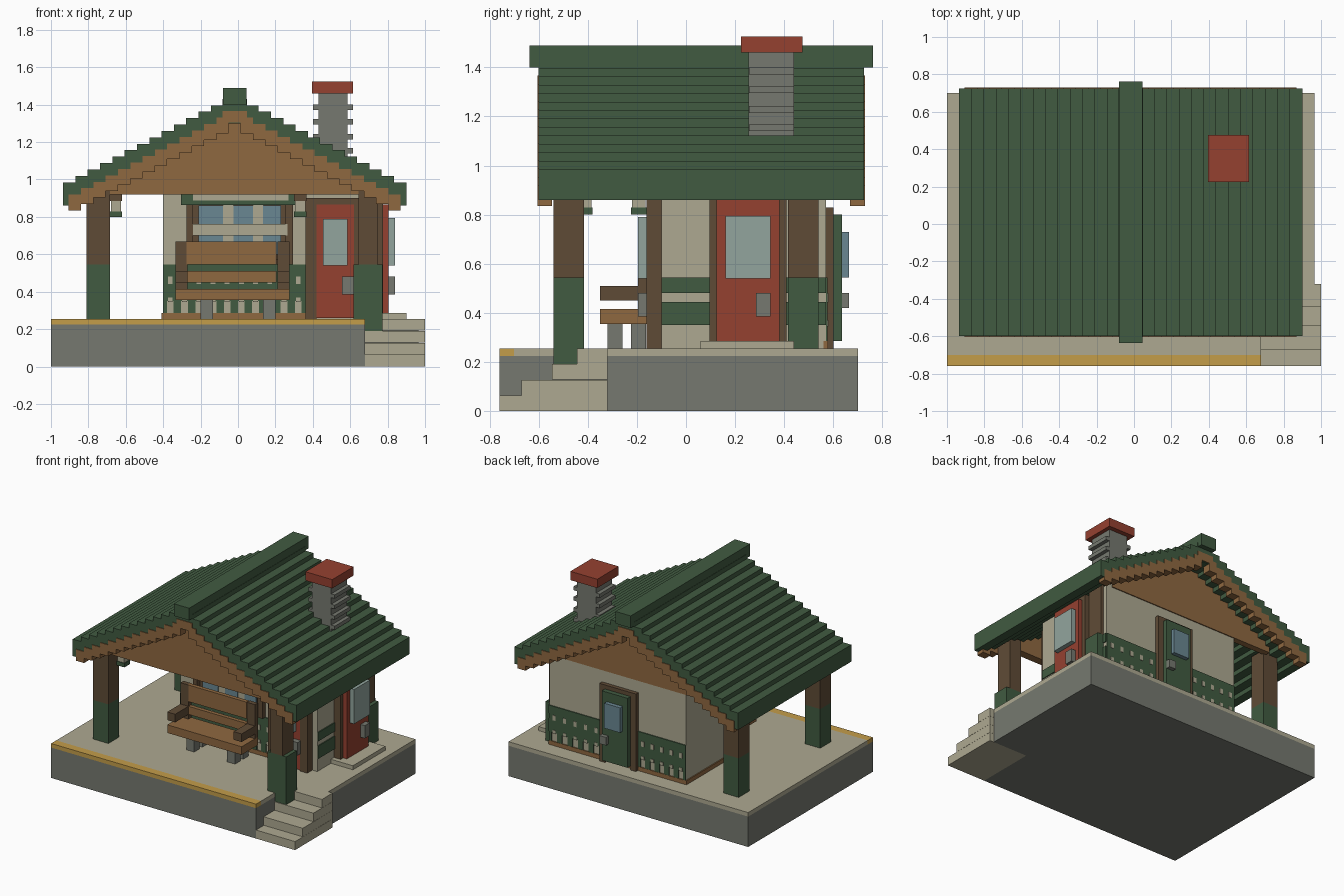
import bpy, bmesh

if "Cube" in bpy.data.objects:
    bpy.data.objects.remove(bpy.data.objects["Cube"])


def mat(name, r, g, b):
    def lin(v):
        v /= 255
        return v / 12.92 if v <= 0.04045 else ((v + 0.055) / 1.055) ** 2.4
    m = bpy.data.materials.new(name)
    m.use_nodes = True
    col = (lin(r), lin(g), lin(b), 1)
    m.diffuse_color = col
    m.node_tree.nodes["Principled BSDF"].inputs["Base Color"].default_value = col
    return m


GREEN = mat("dark_green", 65, 91, 65)
WOOD = mat("light_wood", 143, 104, 64)
DARK = mat("dark_wood", 95, 75, 54)
GREY = mat("stone_grey", 118, 121, 112)
BEIGE = mat("beige_plaster", 174, 169, 145)
RED = mat("brick_red", 149, 65, 48)
YELLOW = mat("yellow_edge", 196, 157, 74)
GLASS = mat("pale_glass", 146, 165, 158)
BLUE = mat("blue_glass", 106, 135, 146)


def finish(name, bm, material):
    bmesh.ops.recalc_face_normals(bm, faces=bm.faces)
    me = bpy.data.meshes.new(name)
    bm.to_mesh(me)
    bm.free()
    me.materials.append(material)
    ob = bpy.data.objects.new(name, me)
    bpy.context.collection.objects.link(ob)
    return ob


def boxes(name, material, *spans):
    """One object made of boxes, each given as (x0, x1, y0, y1, z0, z1)."""
    bm = bmesh.new()
    for x0, x1, y0, y1, z0, z1 in spans:
        vs = bmesh.ops.create_cube(bm, size=1)["verts"]
        for v in vs:
            v.co = (x1 if v.co.x > 0 else x0,
                    y1 if v.co.y > 0 else y0,
                    z1 if v.co.z > 0 else z0)
    return finish(name, bm, material)


def prism(name, material, profile, y0, y1):
    """An x-z outline extruded along y."""
    bm = bmesh.new()
    f = bm.faces.new([bm.verts.new((x, y0, z)) for x, z in profile])
    ext = bmesh.ops.extrude_face_region(bm, geom=[f])["geom"]
    for v in ext:
        if isinstance(v, bmesh.types.BMVert):
            v.co.y = y1
    return finish(name, bm, material)


# Foundation, deck and corner steps
boxes("foundation", GREY, (-1, 0.68, -0.76, 0.70, 0, 0.225),
      (0.68, 0.965, -0.32, 0.70, 0, 0.225))
boxes("deck", BEIGE, (-1, 0.68, -0.70, 0.70, 0.225, 0.255),
      (0.68, 0.965, -0.32, 0.70, 0.225, 0.255))
boxes("deck_edge", YELLOW, (-1, 0.68, -0.76, -0.70, 0.225, 0.255))
STEP_Y = (-0.76, -0.67, -0.545, -0.445)
boxes("corner_steps", BEIGE,
      *[(0.68, 1.0, y, -0.32, 0.064 * i, 0.064 * (i + 1) - 0.001)
        for i, y in enumerate(STEP_Y)])
boxes("side_door_slab", BEIGE, (0.72, 0.9, 0.06, 0.44, 0.255, 0.285))

# Room
prism("room_walls", BEIGE, [(-0.4, 0.255), (0.72, 0.255), (0.72, 0.92),
                            (-0.0175, 1.31), (-0.4, 1.11)], -0.10, 0.57)
boxes("baseboard", WOOD, (-0.408, 0.36, -0.108, -0.09, 0.255, 0.285),
      (-0.408, 0.722, 0.56, 0.578, 0.255, 0.285),
      (-0.408, -0.39, -0.1, 0.57, 0.255, 0.285))


# Painted wall band with small holes on top and pickets below
def wall_trim(name, x0, x1, y, out):
    green, holes = [(x0, x1, *sorted((y, y + out * 0.007)), 0.35, 0.545)], []
    n = round((x1 - x0) / 0.08)
    step = (x1 - x0) / n
    for i in range(n):
        cx = x0 + (i + 0.5) * step
        holes.append((cx - 0.013, cx + 0.013, *sorted((y, y + out * 0.010)), 0.442, 0.48))
        holes.append((cx - 0.013, cx + 0.013, *sorted((y, y + out * 0.010)), 0.345, 0.37))
    for i in range(n + 1):
        px = x0 + i * step
        green.append((max(x0, px - 0.02), min(x1, px + 0.02),
                      *sorted((y, y + out * 0.007)), 0.285, 0.35))
    boxes(name, GREEN, *green)
    boxes(name + "_cutouts", BEIGE, *holes)


wall_trim("front_wall_trim", -0.4, 0.36, -0.10, -1)
wall_trim("back_wall_trim_a", -0.4, -0.01, 0.57, 1)
wall_trim("back_wall_trim_b", 0.29, 0.72, 0.57, 1)
boxes("side_wall_trim", GREEN, *[(0.715, 0.727, y0, y1, z0, z1)
                                 for y0, y1 in ((-0.1, 0.095), (0.41, 0.57))
                                 for z0, z1 in ((0.35, 0.445), (0.48, 0.545))])

# Front door
boxes("front_door_frame", DARK, (0.36, 0.42, -0.16, -0.09, 0.255, 0.9),
      (0.62, 0.68, -0.16, -0.09, 0.255, 0.9), (0.42, 0.62, -0.16, -0.09, 0.865, 0.9))
boxes("front_door", RED, (0.42, 0.62, -0.155, -0.09, 0.26, 0.865))
boxes("front_door_window", GLASS, (0.455, 0.585, -0.195, -0.15, 0.54, 0.79))
boxes("front_door_handle", GREY, (0.555, 0.625, -0.195, -0.15, 0.385, 0.48))

# Side door
boxes("side_door_frame", DARK, (0.71, 0.775, 0.095, 0.125, 0.255, 0.9),
      (0.71, 0.775, 0.38, 0.41, 0.255, 0.9), (0.71, 0.775, 0.125, 0.38, 0.86, 0.9))
boxes("side_door", RED, (0.71, 0.805, 0.125, 0.38, 0.285, 0.865))
boxes("side_door_window", GLASS, (0.80, 0.84, 0.16, 0.345, 0.54, 0.795))
boxes("side_door_handle", GREY, (0.80, 0.84, 0.285, 0.345, 0.385, 0.48))

# Back door
boxes("back_door_frame", DARK, (-0.01, 0.035, 0.56, 0.60, 0.255, 0.83),
      (0.245, 0.29, 0.56, 0.60, 0.255, 0.83), (0.035, 0.245, 0.56, 0.60, 0.79, 0.83))
boxes("back_door", GREEN, (0.035, 0.245, 0.56, 0.635, 0.285, 0.80))
boxes("back_door_window", BLUE, (0.075, 0.205, 0.63, 0.665, 0.545, 0.73))
boxes("back_door_handle", GREY, (0.19, 0.245, 0.60, 0.665, 0.42, 0.48))

# Front window with awning
boxes("front_window_frame", DARK, (-0.275, -0.24, -0.135, -0.09, 0.545, 0.865),
      (0.255, 0.295, -0.135, -0.09, 0.545, 0.865),
      (-0.24, 0.255, -0.135, -0.09, 0.545, 0.575))
boxes("front_window_back", DARK, (-0.24, 0.255, -0.105, -0.09, 0.575, 0.865))
boxes("front_window_panes", BLUE, *[(x0, x1, -0.118, -0.10, z0, z1)
                                    for x0, x1 in ((-0.21, -0.08), (-0.025, 0.08), (0.135, 0.23))
                                    for z0, z1 in ((0.60, 0.70), (0.76, 0.86))])
boxes("front_window_bars", BEIGE, (-0.24, 0.265, -0.14, -0.10, 0.70, 0.762),
      *[(x0, x1, -0.117, -0.10, 0.575, 0.865)
        for x0, x1 in ((-0.08, -0.025), (0.08, 0.135))])
boxes("window_awning", GREEN, (-0.305, 0.33, -0.165, -0.09, 0.863, 0.925))
boxes("window_awning_panel", BEIGE, (-0.24, 0.27, -0.172, -0.16, 0.887, 0.925))

# Hanging lanterns
for nm, x, y in (("post_lantern", -0.685, -0.445), ("door_lantern", 0.30, -0.225)):
    boxes(nm + "_base", GREEN, (x, x + 0.065, y, y + 0.065, 0.80, 0.83))
    boxes(nm + "_light", BEIGE, (x + 0.005, x + 0.06, y + 0.005, y + 0.06, 0.83, 0.885))
    boxes(nm + "_cap", DARK, (x, x + 0.065, y, y + 0.065, 0.885, 0.92))
boxes("door_lantern_arm", DARK, (0.32, 0.345, -0.17, -0.09, 0.89, 0.91))

# Porch posts
for side, lo, hi, t0, t1 in (("left", -0.81, -0.685, -0.81, -0.685),
                             ("right", 0.618, 0.773, 0.645, 0.745)):
    for end, y in (("front", -0.54), ("back", 0.415)):
        bottom = 0.19 if (side, end) == ("right", "front") else 0.255
        boxes(f"{end}_{side}_post_base", GREEN, (lo, hi, y, y + 0.125, bottom, 0.545))
        boxes(f"{end}_{side}_post", DARK, (t0, t1, y, y + 0.125, 0.545, 0.95))

# Bench
boxes("bench_seat", WOOD, (-0.335, 0.275, -0.35, -0.16, 0.355, 0.415))
boxes("bench_back_slats", WOOD, (-0.275, 0.205, -0.195, -0.165, 0.545, 0.668),
      (-0.275, 0.205, -0.195, -0.165, 0.45, 0.51))
boxes("bench_arms", DARK, *[s for x in (-0.335, 0.21)
                            for s in ((x, x + 0.065, -0.195, -0.16, 0.415, 0.668),
                                      (x, x + 0.065, -0.35, -0.195, 0.45, 0.51))])
boxes("bench_legs", GREY, *[(x, x + 0.065, y, y + 0.062, 0.255, 0.355)
                            for x in (-0.2, 0.135) for y in (-0.32, -0.225)])

# Stepped roof, gable rafters and gable panels
CX, N, W, RISE = -0.0175, 13, 0.0658, 0.0343
HALF = 0.9175
roof, rafters, gables = [], [], []
for i in range(N):
    top = 0.985 + RISE * i
    for s in (-1, 1):
        xs = sorted((CX + s * (HALF - W * i), CX + s * (HALF - W * (i + 1))))
        roof.append((*xs, -0.6, 0.725, top - 0.125, top))
        # Rafters sit half a step inwards from the tiles
        rx = sorted((CX + s * (HALF - 0.03 - W * i), CX + s * (HALF - 0.03 - W * (i + 1))))
        for y0, y1 in ((-0.605, -0.545), (0.668, 0.73)):
            rafters.append((*rx, y0, y1, top - 0.15, top - 0.066))
        if top - 0.13 > 0.925:
            for y0, y1 in ((-0.54, -0.48), (0.53, 0.577)):
                gables.append((*rx, y0, y1, 0.92, top - 0.07))
roof.append((CX - 0.065, CX + 0.065, -0.6, 0.725, 1.30, 1.43))
for y0, y1 in ((-0.605, -0.545), (0.668, 0.73)):
    rafters.append((CX - 0.065, CX + 0.065, y0, y1, 1.305, 1.366))
for y0, y1 in ((-0.54, -0.48), (0.53, 0.577)):
    gables.append((CX - 0.065, CX + 0.065, y0, y1, 0.92, 1.34))
boxes("roof_tiles", GREEN, *roof)
boxes("gable_rafters", WOOD, *rafters)
boxes("gable_panels", WOOD, *gables)
boxes("ridge_cap", GREEN, (CX - 0.063, CX + 0.063, -0.637, 0.762, 1.40, 1.49))

# Chimney
boxes("chimney_stack", GREY, (0.43, 0.585, 0.255, 0.44, 1.0, 1.465))
boxes("chimney_bands", GREY, *[(0.4, 0.614, 0.256, 0.439, z, z + 0.028)
                               for z in (1.14, 1.215, 1.295, 1.372)])
boxes("chimney_cap", RED, (0.395, 0.615, 0.225, 0.475, 1.46, 1.525))
